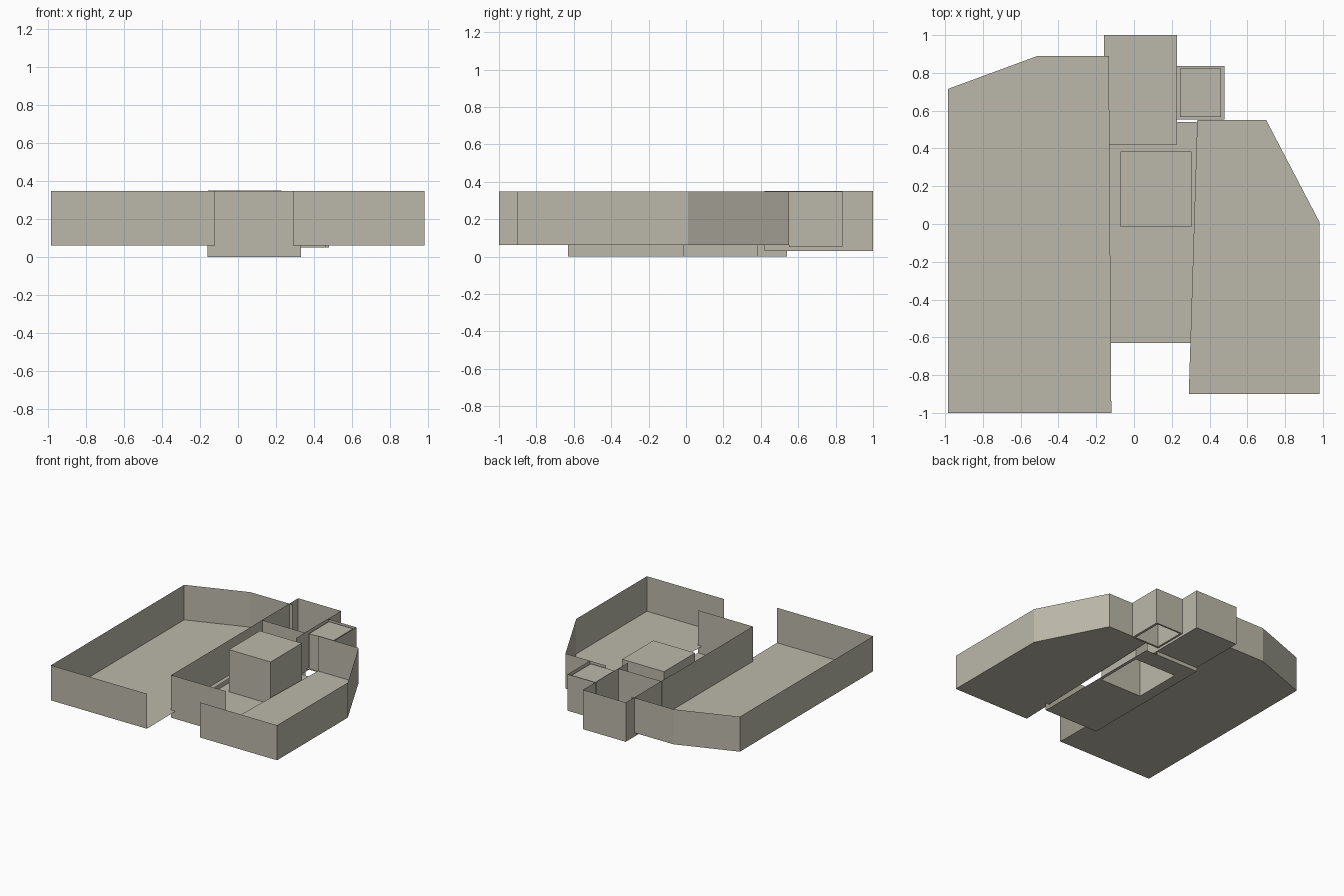
import bpy
import bmesh

if "Cube" in bpy.data.objects:
    bpy.data.objects.remove(bpy.data.objects["Cube"])

stone = bpy.data.materials.new("warm_grey")
stone.diffuse_color = (0.50, 0.48, 0.40, 1)
stone.use_nodes = True
stone.node_tree.nodes["Principled BSDF"].inputs["Base Color"].default_value = stone.diffuse_color
TOP = 0.347


def make(name, polys):
    """Thin-sheet object from a list of polygons."""
    bm = bmesh.new()
    for pts in polys:
        bm.faces.new([bm.verts.new(p) for p in pts])
    bmesh.ops.remove_doubles(bm, verts=bm.verts, dist=1e-5)
    bmesh.ops.recalc_face_normals(bm, faces=bm.faces)
    me = bpy.data.meshes.new(name)
    bm.to_mesh(me)
    bm.free()
    me.materials.append(stone)
    ob = bpy.data.objects.new(name, me)
    bpy.context.collection.objects.link(ob)
    return ob


def walls(path, z0, z1):
    """Upright sheets along an open path."""
    return [[(*a, z0), (*b, z0), (*b, z1), (*a, z1)]
            for a, b in zip(path, path[1:])]


def rect(x0, x1, y0, y1):
    return [(x0, y0), (x1, y0), (x1, y1), (x0, y1)]


def flat(outline, z):
    return [[(*p, z) for p in outline]]


def holed_floor(outer, hole, z):
    """Rectangular ring floor around a rectangular opening."""
    out = []
    for i in range(4):
        j = (i + 1) % 4
        out.append([(*p, z) for p in (outer[i], outer[j], hole[j], hole[i])])
    return out


def block(r, z0, z1):
    """Raised block, open underneath."""
    return walls(r + r[:1], z0, z1) + flat(r, z1)


# Side trays: floor plus walls, open along the inner edge
left = [(-0.12, -1), (-0.985, -1), (-0.985, 0.715), (-0.51, 0.89), (-0.133, 0.89)]
right = [(0.29, -0.9), (0.982, -0.9), (0.982, 0.01), (0.70, 0.55), (0.335, 0.55)]
for name, outline in (("left_tray", left), ("right_tray", right)):
    make(name, flat(outline, 0.062) + walls(outline, 0.062, TOP))

# Central hall: floor with opening, walls on three sides, block in the middle
hall = rect(-0.16, 0.332, -0.63, 0.54)
core = rect(-0.072, 0.305, -0.015, 0.385)
hall_path = [(0.332, -0.63), (-0.16, -0.63), (-0.16, 0.54), (0.228, 0.54)]
make("central_hall", holed_floor(hall, core, 0.0) + walls(hall_path, 0.0, TOP))
make("central_block", block(core, 0.0, 0.343))

# Rear room, open to the front
room_path = [(-0.158, 0.42), (-0.158, 1), (0.228, 1), (0.228, 0.42)]
make("rear_room", flat(room_path, 0.03) + walls(room_path, 0.03, 0.35))

# Small side room with its own block
small = rect(0.222, 0.48, 0.552, 0.836)
shaft = rect(0.243, 0.46, 0.567, 0.823)
small_path = [small[1], small[2], small[3], small[0]]
make("side_room", holed_floor(small, shaft, 0.05) + walls(small_path, 0.05, TOP))
make("side_block", block(shaft, 0.05, 0.335))
